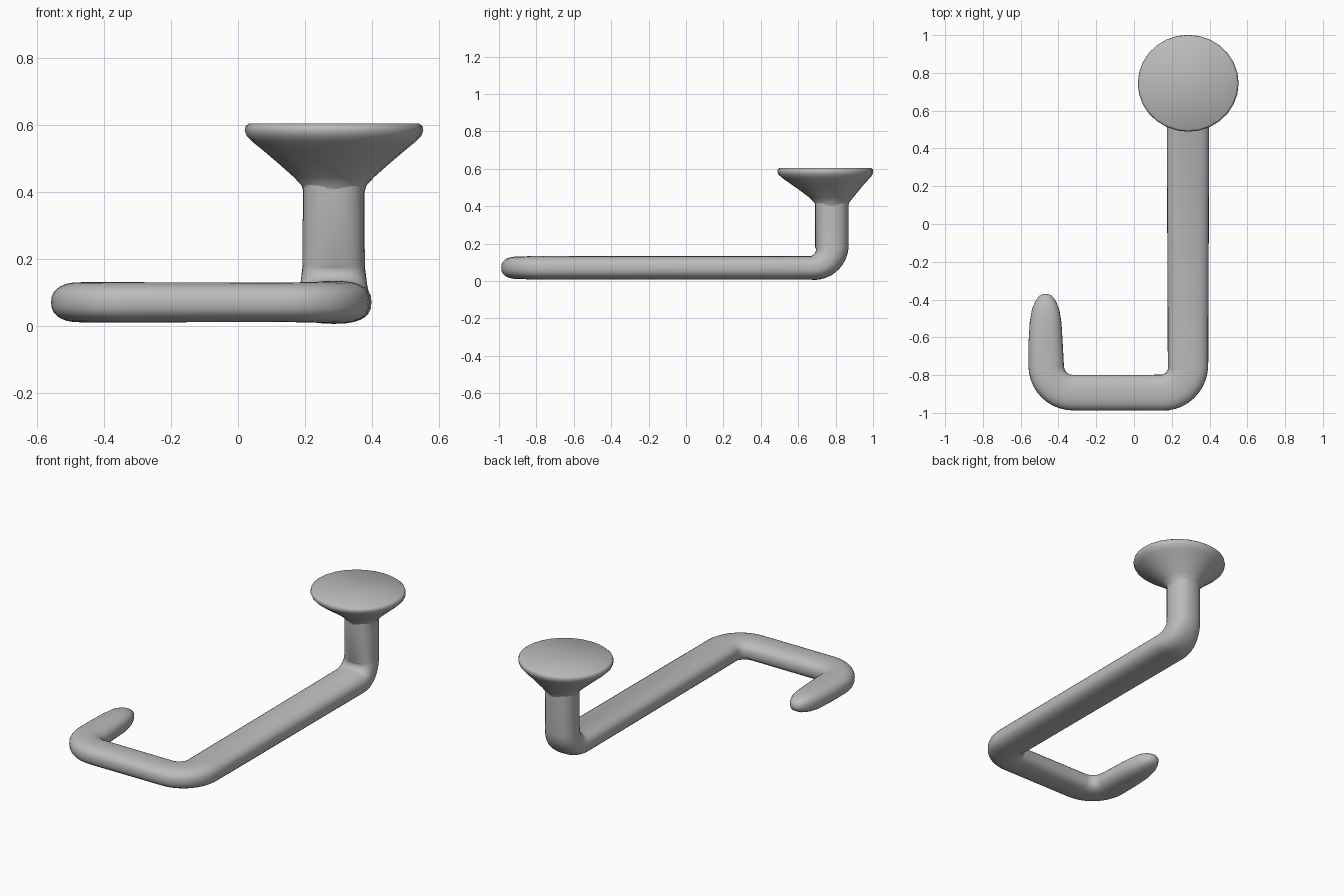
import bpy, bmesh, math
from mathutils import Vector

cube = bpy.data.objects.get("Cube")
if cube:
    bpy.data.objects.remove(cube)

grey = bpy.data.materials.new("plain_grey")
grey.use_nodes = True
colour = (0.5, 0.5, 0.5, 1)
grey.diffuse_color = colour
grey.node_tree.nodes["Principled BSDF"].inputs["Base Color"].default_value = colour

SIDES = 28


def skin(name, rings):
    """Join a list of closed rings into a capped, smooth surface."""
    bm = bmesh.new()
    loops = [[bm.verts.new(p) for p in ring] for ring in rings]
    for a, b in zip(loops, loops[1:]):
        for i in range(SIDES):
            j = (i + 1) % SIDES
            bm.faces.new((a[i], a[j], b[j], b[i]))
    bm.faces.new(loops[0][::-1])
    bm.faces.new(loops[-1])
    bmesh.ops.recalc_face_normals(bm, faces=bm.faces)
    mesh = bpy.data.meshes.new(name)
    bm.to_mesh(mesh)
    bm.free()
    obj = bpy.data.objects.new(name, mesh)
    bpy.context.collection.objects.link(obj)
    mesh.materials.append(grey)
    bpy.ops.object.select_all(action='DESELECT')
    obj.select_set(True)
    bpy.context.view_layer.objects.active = obj
    bpy.ops.object.shade_smooth_by_angle(angle=math.radians(50))
    return obj


def section(centre, side, up, half_w, half_h, power):
    """Rounded-box cross-section."""
    ring = []
    for i in range(SIDES):
        a = math.tau * i / SIDES
        c, s = math.cos(a), math.sin(a)
        u = math.copysign(abs(c) ** (2 / power), c) * half_w
        v = math.copysign(abs(s) ** (2 / power), s) * half_h
        ring.append(centre + side * u + up * v)
    return ring


def round_corner(before, corner, after, radius, steps=10):
    """Points and tangents of a quarter-circle bend."""
    d1 = (corner - before).normalized()
    d2 = (after - corner).normalized()
    hub = corner - d1 * radius + d2 * radius
    for i in range(steps + 1):
        a = math.pi / 2 * i / steps
        yield (hub - d2 * radius * math.cos(a) + d1 * radius * math.sin(a),
               d1 * math.cos(a) + d2 * math.sin(a), i / steps)


# Bent rod: hooked tip, front arm, long bar, upright post
Z = 0.071
tip, left, right, heel, top = (Vector(p) for p in (
    (-0.47, -0.37, Z), (-0.463, -0.893, Z), (0.286, -0.893, Z),
    (0.286, 0.78, Z), (0.286, 0.78, 0.45)))
path = []  # position, tangent, half width, half height, section power

# Tapered hook end, slightly raised toward the tip
for y, w, h, lift in ((-0.37, 0.012, 0.01, 0.004), (-0.38, 0.033, 0.026, 0.004),
                      (-0.405, 0.053, 0.041, 0.004), (-0.45, 0.072, 0.053, 0.003),
                      (-0.52, 0.084, 0.059, 0), (-0.62, 0.09, 0.06, 0)):
    path.append((Vector((-0.468, y, Z + lift)), Vector((0, -1, 0)), w, h, 2.4))

bends = ((tip, left, right, 0.14, (0.094, 0.094), (0.06, 0.06), (2.4, 2.5)),
         (left, right, heel, 0.14, (0.095, 0.107), (0.059, 0.064), (2.5, 2.6)),
         (right, heel, top, 0.11, (0.113, 0.093), (0.064, 0.09), (2.6, 2.3)))
for a, b, c, radius, ws, hs, ps in bends:
    for pos, tan, t in round_corner(a, b, c, radius):
        mix = [q[0] + (q[1] - q[0]) * t for q in (ws, hs, ps)]
        path.append((pos, tan, *mix))
path.append((top, Vector((0, 0, 1)), 0.092, 0.09, 2.3))

rings, side = [], None
for pos, tan, w, h, power in path:
    flat = tan.cross(Vector((0, 0, 1)))
    if flat.length > 0.05:
        side = flat.normalized()
    rings.append(section(pos, side, side.cross(tan), w, h, power))
skin("bent_rod", rings)

# Flared round pad; its centre drifts forward as it rises
profile = ((0.39, 0.088, 0.78), (0.42, 0.097, 0.78), (0.445, 0.12, 0.777),
           (0.485, 0.165, 0.767), (0.525, 0.212, 0.755), (0.55, 0.243, 0.749),
           (0.568, 0.261, 0.746), (0.585, 0.267, 0.745), (0.598, 0.264, 0.745),
           (0.605, 0.255, 0.745))
skin("round_pad", [section(Vector((0.287, y, z)), Vector((1, 0, 0)),
                           Vector((0, 1, 0)), r, r * 0.96, 2)
                   for z, r, y in profile])
